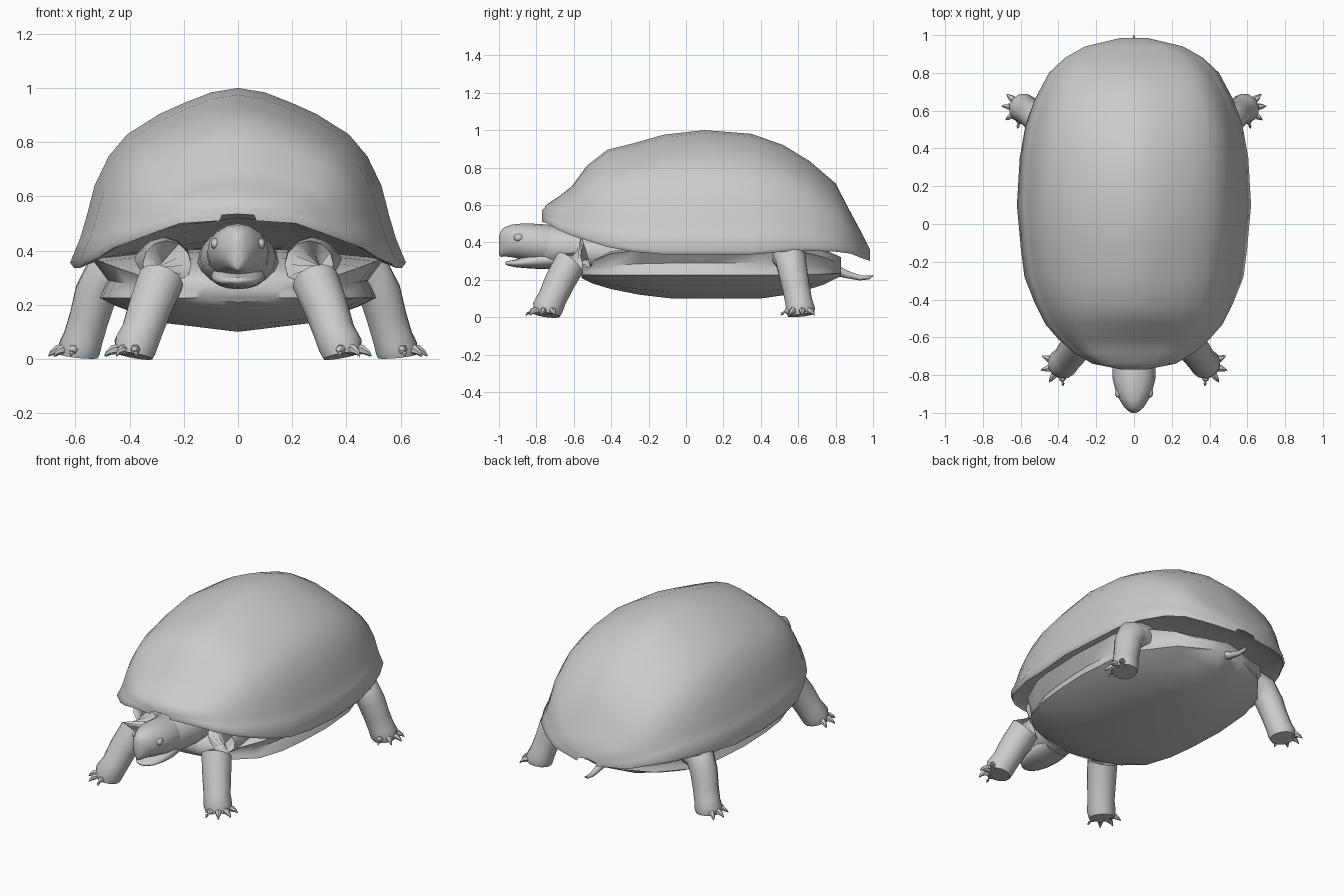
import bpy, bmesh, math
from mathutils import Vector

if "Cube" in bpy.data.objects:
    bpy.data.objects.remove(bpy.data.objects["Cube"])

grey = bpy.data.materials.new("plain_grey")
grey.diffuse_color = (0.6, 0.6, 0.6, 1)
grey.use_nodes = True
grey.node_tree.nodes["Principled BSDF"].inputs["Base Color"].default_value = grey.diffuse_color


def finish(name, bm, angle=50):
    bmesh.ops.recalc_face_normals(bm, faces=bm.faces)
    me = bpy.data.meshes.new(name)
    bm.to_mesh(me)
    bm.free()
    ob = bpy.data.objects.new(name, me)
    bpy.context.collection.objects.link(ob)
    me.materials.append(grey)
    bpy.ops.object.select_all(action='DESELECT')
    ob.select_set(True)
    bpy.context.view_layer.objects.active = ob
    bpy.ops.object.shade_smooth_by_angle(angle=math.radians(angle))
    return ob


def skin(bm, rings):
    """Bridge closed rings of points and cap both ends."""
    loops = [[bm.verts.new(p) for p in r] for r in rings]
    n = len(loops[0])
    for a, b in zip(loops, loops[1:]):
        for i in range(n):
            j = (i + 1) % n
            bm.faces.new((a[i], a[j], b[j], b[i]))
    bm.faces.new(loops[0])
    bm.faces.new(loops[-1])


def mirrored(half):
    """Full ring from a half profile that starts and ends on x = 0."""
    return half + [(-x, y, z) for x, y, z in half[-2:0:-1]]


def tube(bm, pts, n=12):
    """Round tube through (x, y, z, radius) points."""
    P = [Vector(p[:3]) for p in pts]
    rings = []
    for i, p in enumerate(pts):
        d = (P[min(i + 1, len(P) - 1)] - P[max(i - 1, 0)]).normalized()
        u = d.cross(Vector((0.3, 1, 0.2))).normalized()
        if abs(d.y) > 0.9:
            u = d.cross(Vector((0, 0, 1))).normalized()
        v = d.cross(u)
        rings.append([P[i] + p[3] * (math.cos(2 * math.pi * k / n) * u + math.sin(2 * math.pi * k / n) * v)
                      for k in range(n)])
    skin(bm, rings)


# Shell: y, half width, rim z, ridge z, underside centre z
stations = [(-.77, .07, .53, .57, .535), (-.74, .22, .52, .605, .53), (-.68, .32, .485, .645, .52),
            (-.61, .40, .455, .70, .52), (-.53, .47, .43, .81, .51), (-.42, .525, .395, .895, .5),
            (-.28, .58, .37, .93, .48), (-.12, .6, .355, .975, .45), (.1, .62, .355, 1.0, .42),
            (.35, .605, .355, .98, .42), (.52, .575, .37, .92, .42), (.66, .525, .375, .835, .41),
            (.80, .45, .37, .715, .4), (.88, .365, .36, .56, .38), (.94, .26, .335, .45, .35),
            (.985, .07, .32, .36, .33)]
arch = [(0, 1), (.16, .975), (.32, .915), (.47, .85), (.66, .735), (.77, .61),
        (.855, .44), (.9, .27), (.94, .14), (1, 0)]
bm = bmesh.new()
rings = []
for y, w, zr, zt, zu in stations:
    half = [(w * a, y, zr + (zt - zr) * b) for a, b in arch]
    half += [(w * .975, y, zr - .02), (w * .83, y, zr * .8 + zu * .2), (w * .45, y, zr * .4 + zu * .6), (0, y, zu)]
    rings.append(mirrored(half))
skin(bm, rings)
finish("shell", bm, 60)

# Belly plate and bridge: y, half width, bottom z, edge z, top z
belly = [(-.56, .16, .21, .235, .28), (-.5, .32, .18, .235, .30), (-.4, .43, .15, .235, .34),
         (-.25, .48, .12, .235, .36), (-.08, .5, .1, .235, .37), (.15, .51, .1, .235, .37),
         (.4, .49, .1, .235, .37), (.58, .43, .125, .235, .36), (.74, .3, .175, .24, .32),
         (.83, .12, .22, .245, .28)]
bm = bmesh.new()
rings = []
for y, w, zb, ze, zt in belly:
    rings.append(mirrored([(0, y, zb), (w * .55, y, zb + (ze - zb) * .25), (w * .88, y, zb + (ze - zb) * .7),
                           (w, y, ze - .01), (w * .985, y, ze + .01), (w * .94, y, ze * .6 + zt * .4),
                           (w * 1.06, y, zt), (w * .5, y, zt + .03), (0, y, zt + .04)]))
skin(bm, rings)
finish("belly_plate", bm, 60)


def oval_loft(name, rows, n=16):
    """Loft of ovals along y: y, half width, bottom z, top z."""
    bm = bmesh.new()
    skin(bm, [[(w * math.cos(2 * math.pi * k / n), y,
                (zb + zt) / 2 + (zt - zb) / 2 * math.sin(2 * math.pi * k / n)) for k in range(n)]
              for y, w, zb, zt in rows])
    return finish(name, bm, 60)


# Neck, head with beak, and lower jaw
oval_loft("neck", [(-.2, .15, .25, .45), (-.45, .15, .25, .47), (-.62, .14, .265, .485),
                   (-.72, .12, .265, .49), (-.78, .1, .28, .48)])
oval_loft("head", [(-.66, .1, .30, .48), (-.74, .115, .28, .495), (-.82, .113, .295, .5),
                   (-.88, .098, .31, .5), (-.93, .077, .32, .495), (-.97, .052, .325, .48),
                   (-.99, .03, .322, .46), (-1.0, .012, .335, .435)])
oval_loft("lower_jaw", [(-.68, .09, .26, .36), (-.78, .1, .257, .35), (-.86, .088, .262, .325),
                        (-.92, .065, .268, .306), (-.955, .035, .276, .3), (-.965, .012, .282, .294)])

# Eyes
for s in (-1, 1):
    bm = bmesh.new()
    bmesh.ops.create_uvsphere(bm, u_segments=10, v_segments=8, radius=.026)
    for v in bm.verts:
        v.co = Vector((v.co.x * .7 + s * .083, v.co.y - .895, v.co.z * .8 + .425))
    finish("eye", bm)

# Legs with clawed feet
front = [(.3, -.28, .34, .09), (.27, -.42, .35, .1), (.262, -.54, .35, .09), (.285, -.62, .29, .087),
         (.325, -.675, .19, .082), (.355, -.715, .1, .077), (.378, -.74, .05, .082), (.385, -.745, .012, .072)]
rear = [(.3, .5, .33, .1), (.42, .54, .335, .092), (.49, .56, .31, .085), (.525, .572, .24, .08),
        (.55, .59, .15, .075), (.572, .605, .075, .075), (.585, .612, .04, .08), (.588, .615, .01, .072)]
for name, path, angles in (("front_leg", front, (25, -15, -55, -95)), ("rear_leg", rear, (40, 5, -35, -75))):
    for s in (-1, 1):
        bm = bmesh.new()
        tube(bm, [(s * x, y, z, r) for x, y, z, r in path])
        fx, fy = path[-1][:2]
        for a in angles:
            c, d = math.cos(math.radians(a)), math.sin(math.radians(a))
            tube(bm, [(s * (fx + c * t), fy + d * t, z, r) for t, z, r in
                      ((.05, .035, .022), (.08, .034, .017), (.1, .022, .009), (.112, .01, .002))], 6)
        finish(name, bm)

# Tail
bm = bmesh.new()
tube(bm, [(0, .72, .29, .05), (0, .8, .25, .03), (0, .86, .228, .02), (0, .93, .21, .014),
          (0, .98, .212, .01), (0, 1.0, .222, .004)], 8)
finish("tail", bm)
